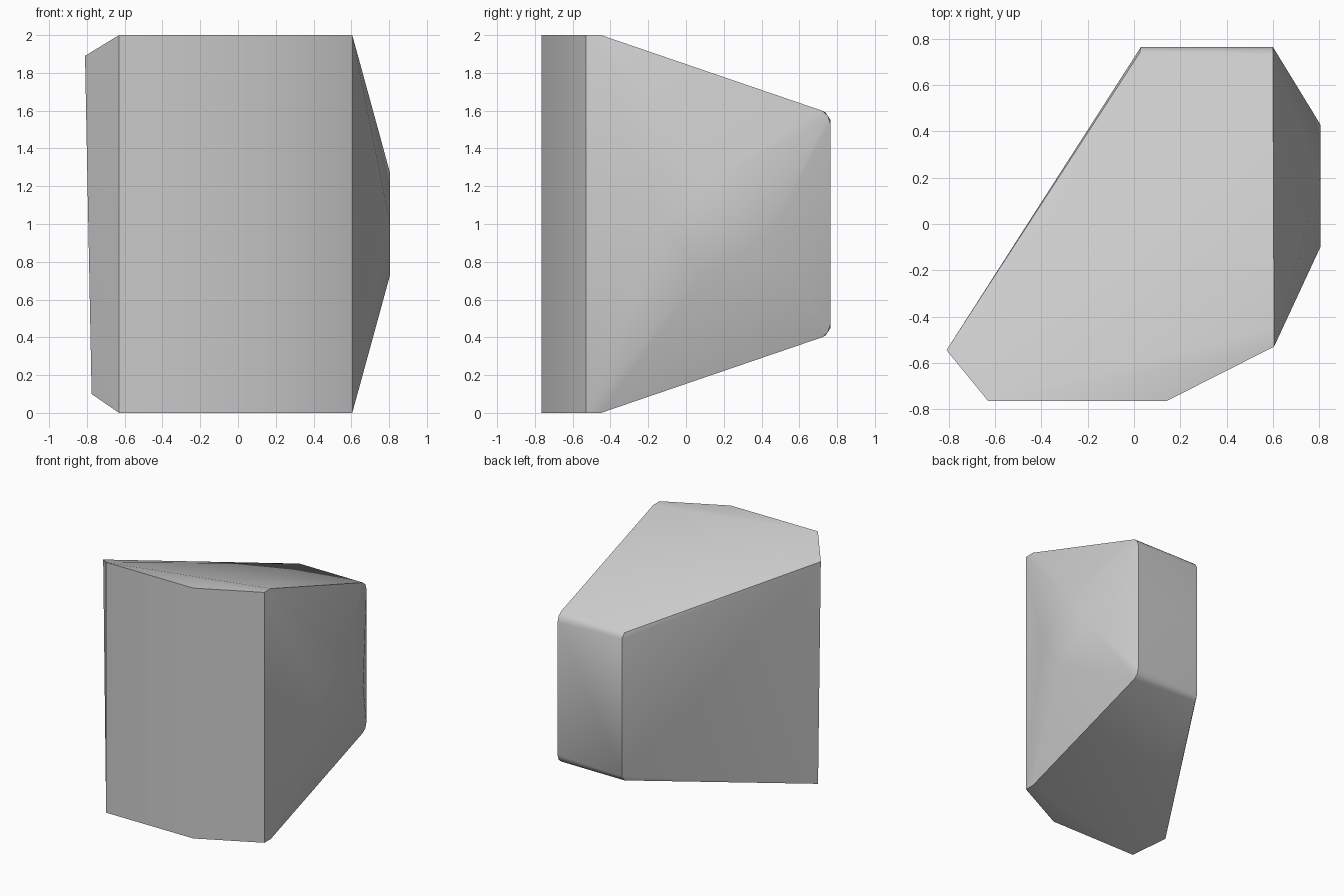
import bpy
import bmesh
import math

cube = bpy.data.objects.get("Cube")
if cube:
    bpy.data.objects.remove(cube, do_unlink=True)

# Stone colour
mat = bpy.data.materials.new("plain grey")
mat.use_nodes = True
grey = (0.6, 0.6, 0.6, 1)
mat.diffuse_color = grey
mat.node_tree.nodes["Principled BSDF"].inputs["Base Color"].default_value = grey

# Corners shared by top and bottom: x, y, height of the inset from each end
rim = [(-0.63, -0.765, 0), (0.14, -0.765, 0), (0.605, -0.53, 0), (0.605, -0.45, 0),
       (0.6, 0.72, 0.4), (0.6, 0.75, 0.425), (0.6, 0.765, 0.47),
       (0.025, 0.74, 0.41), (0.03, 0.765, 0.45)]
points = [(x, y, z) for x, y, inset in rim for z in (inset, 2 - inset)]

# Slightly leaning left corner
points += [(-0.81, -0.545, 1.89), (-0.775, -0.56, 0.1)]

# Flat crown of the bulging side
points += [(0.805, y, z) for y, z in
           [(0.43, 0.93), (0.2, 1.27), (-0.1, 1.0), (0.08, 0.73)]]

# Wrap the corners into one faceted block
bm = bmesh.new()
for p in points:
    bm.verts.new(p)
hull = bmesh.ops.convex_hull(bm, input=bm.verts)
loose = [v for v in bm.verts if not v.link_faces]
bmesh.ops.delete(bm, geom=loose, context='VERTS')
bmesh.ops.dissolve_limit(bm, angle_limit=math.radians(0.5),
                         verts=bm.verts, edges=bm.edges)
bmesh.ops.recalc_face_normals(bm, faces=bm.faces)
mesh = bpy.data.meshes.new("faceted_block")
bm.to_mesh(mesh)
bm.free()
mesh.materials.append(mat)
block = bpy.data.objects.new("faceted_block", mesh)
bpy.context.collection.objects.link(block)

# Smooth the shallow creases, keep the strong edges
bpy.ops.object.select_all(action='DESELECT')
block.select_set(True)
bpy.context.view_layer.objects.active = block
bpy.ops.object.shade_smooth_by_angle(angle=math.radians(30))
